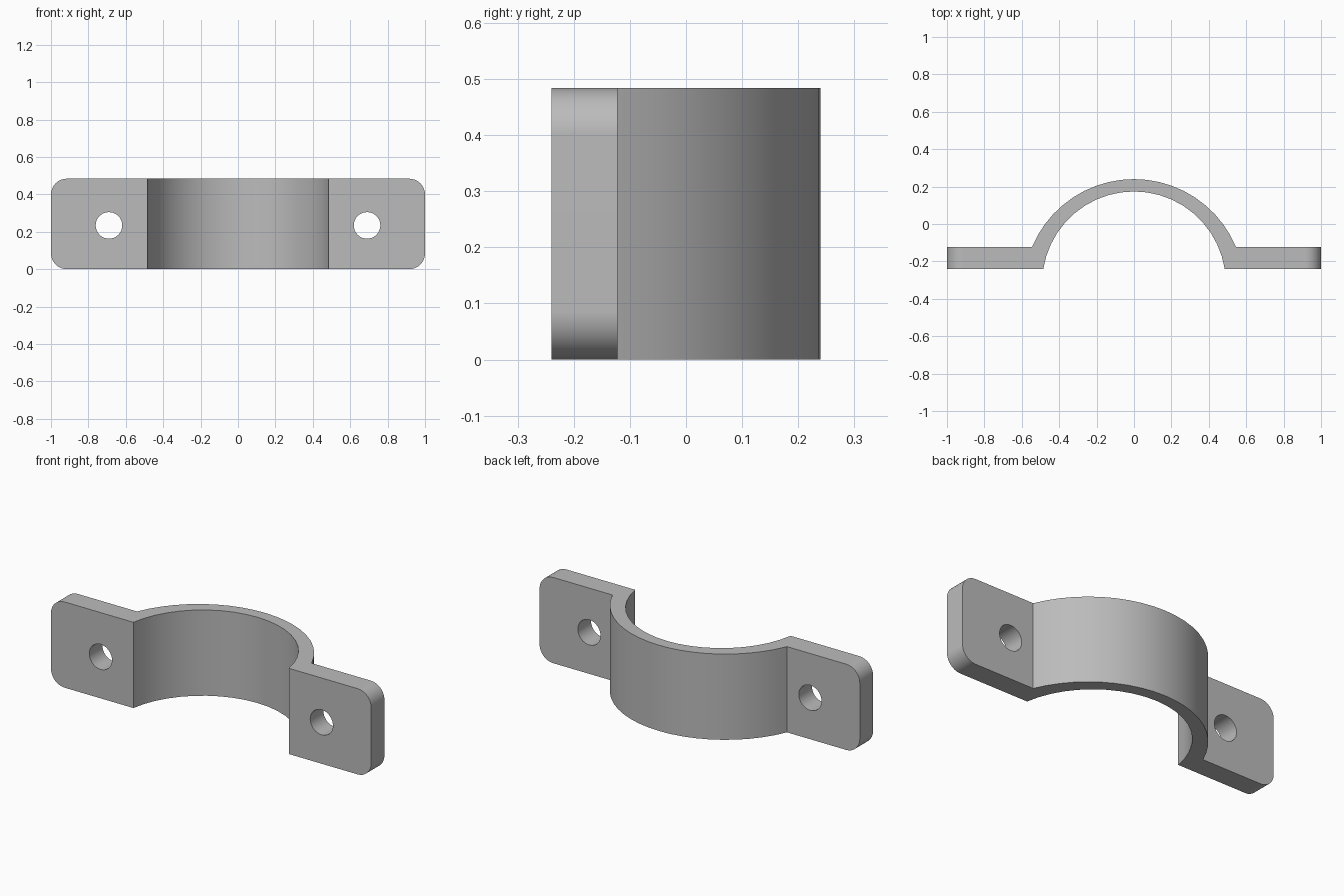
import bpy, bmesh, math

cube = bpy.data.objects.get("Cube")
if cube:
    bpy.data.objects.remove(cube, do_unlink=True)

HEIGHT, FRONT, FLANGE_BACK, BACK = 0.484, -0.24, -0.122, 0.24
WALL, CORNER = 0.066, 0.085
HOLE_X, HOLE_Z, HOLE_R = 0.69, 0.234, 0.071


def arc(half_chord, base, apex, steps):
    """Points of a circular arch from -half_chord to +half_chord."""
    rise = apex - base
    r = (half_chord ** 2 + rise ** 2) / (2 * rise)
    sweep = math.atan2(half_chord, r - rise)
    angles = [sweep * (2 * i / steps - 1) for i in range(steps + 1)]
    return [(r * math.sin(a), apex - r + r * math.cos(a)) for a in angles]


# Steel grey
grey = bpy.data.materials.new("steel_grey")
grey.use_nodes = True
colour = (0.5, 0.5, 0.5, 1)
grey.diffuse_color = colour
grey.node_tree.nodes["Principled BSDF"].inputs["Base Color"].default_value = colour

# Clamp outline seen from above: outer arch, right flange, inner arch, left flange
outline = arc(0.545, FLANGE_BACK, BACK, 20)
outline += [(1, FLANGE_BACK), (1, FRONT)]
outline += reversed(arc(0.485, FRONT, BACK - WALL, 20))
outline += [(-1, FRONT), (-1, FLANGE_BACK)]

bm = bmesh.new()
base = bm.faces.new([bm.verts.new((x, y, 0)) for x, y in outline])
top = bmesh.ops.extrude_face_region(bm, geom=[base])["geom"]
bmesh.ops.translate(bm, vec=(0, 0, HEIGHT),
                    verts=[v for v in top if isinstance(v, bmesh.types.BMVert)])

# Rounded flange corners
corners = [e for e in bm.edges if all(abs(v.co.x) > 0.99 for v in e.verts)
           and abs(e.verts[0].co.z - e.verts[1].co.z) < 0.01]
bmesh.ops.bevel(bm, geom=corners, offset=CORNER, segments=8, profile=0.5,
                affect='EDGES')
bmesh.ops.recalc_face_normals(bm, faces=bm.faces)
mesh = bpy.data.meshes.new("clamp_bracket")
bm.to_mesh(mesh)
bm.free()
mesh.materials.append(grey)
clamp = bpy.data.objects.new("clamp_bracket", mesh)
bpy.context.collection.objects.link(clamp)

# Bolt holes
for side in (-1, 1):
    bpy.ops.mesh.primitive_cylinder_add(
        vertices=32, radius=HOLE_R, depth=0.4,
        location=(side * HOLE_X, (FRONT + FLANGE_BACK) / 2, HOLE_Z),
        rotation=(math.pi / 2, 0, 0))
    cutter = bpy.context.object
    cutter.name = "bolt_hole_cutter"
    cutter.hide_render = True
    cutter.data.materials.append(grey)
    cut = clamp.modifiers.new("bolt_hole", 'BOOLEAN')
    cut.operation = 'DIFFERENCE'
    cut.solver = 'EXACT'
    cut.object = cutter
    bpy.context.view_layer.objects.active = clamp
    bpy.ops.object.modifier_apply(modifier=cut.name)
    bpy.data.objects.remove(cutter, do_unlink=True)

# Smooth curved walls, crisp edges
bpy.ops.object.select_all(action='DESELECT')
clamp.select_set(True)
bpy.context.view_layer.objects.active = clamp
bpy.ops.object.shade_smooth_by_angle(angle=math.radians(30))
weighted = clamp.modifiers.new("weighted_normals", 'WEIGHTED_NORMAL')
weighted.keep_sharp = True
